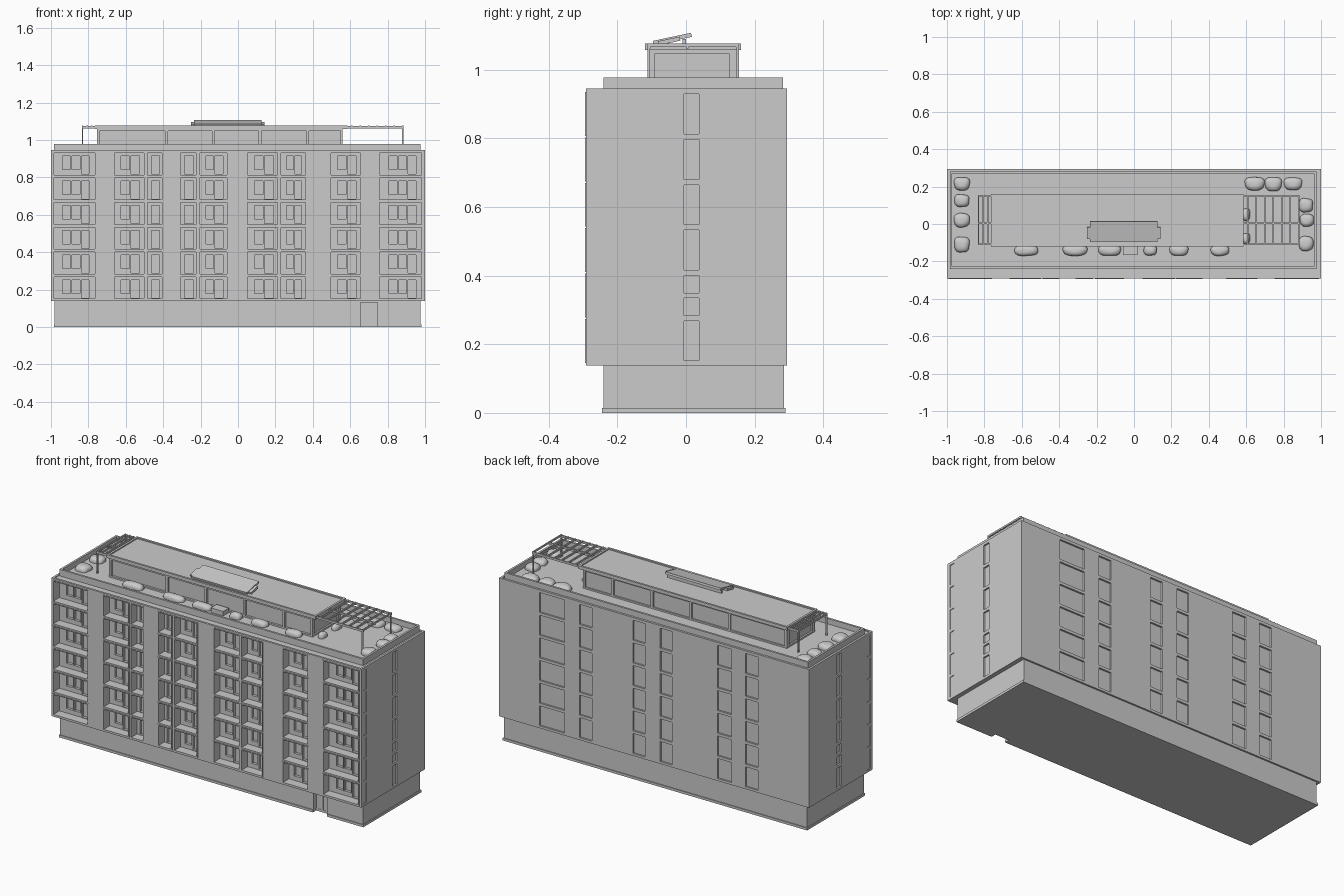
import bpy, bmesh, math, random
from mathutils import Matrix, Vector

if "Cube" in bpy.data.objects:
    bpy.data.objects.remove(bpy.data.objects["Cube"])

random.seed(4)


def boxes(name, items):
    """One object from boxes given as (x0, x1, y0, y1, z0, z1)."""
    bm = bmesh.new()
    for x0, x1, y0, y1, z0, z1 in items:
        m = Matrix.Translation(((x0 + x1) / 2, (y0 + y1) / 2, (z0 + z1) / 2))
        m = m @ Matrix.Diagonal((x1 - x0, y1 - y0, z1 - z0, 1))
        bmesh.ops.create_cube(bm, size=1, matrix=m)
    me = bpy.data.meshes.new(name)
    bm.to_mesh(me)
    bm.free()
    ob = bpy.data.objects.new(name, me)
    bpy.context.collection.objects.link(ob)
    return ob


def carve(ob, items):
    """Cut non-overlapping boxes out of an object."""
    cutter = boxes("cutter", items)
    cutter.hide_render = True
    mod = ob.modifiers.new("carve", 'BOOLEAN')
    mod.operation, mod.solver, mod.object = 'DIFFERENCE', 'EXACT', cutter
    bpy.context.view_layer.objects.active = ob
    bpy.ops.object.modifier_apply(modifier=mod.name)
    bpy.data.objects.remove(cutter)


def frame(x0, x1, y0, y1, z0, z1, t):
    """Four bars around an upright opening facing y."""
    return [(x0 - t, x1 + t, y0, y1, z0 - t, z0), (x0 - t, x1 + t, y0, y1, z1, z1 + t),
            (x0 - t, x0, y0, y1, z0, z1), (x1, x1 + t, y0, y1, z0, z1)]


def ring(x0, x1, y0, y1, z0, z1, t):
    """Four walls around a rectangle in plan."""
    return [(x0, x1, y0, y0 + t, z0, z1), (x0, x1, y1 - t, y1, z0, z1),
            (x0, x0 + t, y0 + t, y1 - t, z0, z1), (x1 - t, x1, y0 + t, y1 - t, z0, z1)]


# Layout of openings
FRONT = [(-.985, -.765), (-.66, -.503), (-.483, -.407), (-.307, -.225), (-.203, -.06),
         (.052, .212), (.23, .36), (.497, .655), (.757, .982)]
BACK = [(.578, .74), (.40, .48), (.058, .136), (-.117, -.04), (-.5, -.41), (-.67, -.59)]
ROWS = [(.152 + i * .1322, .268 + i * .1322) for i in range(6)]

# Ground floor with doorway and plinth
base = boxes("ground_floor", [(-.98, .975, -.24, .285, .012, .145)])
carve(base, [(.655, .745, -.26, -.21, 0, .132)])
boxes("plinth", [(-.985, .655, -.245, .29, 0, .014), (.745, .98, -.245, .29, 0, .014),
                 (.655, .745, -.215, .29, 0, .014)])
boxes("entrance_door", [(.66, .698, -.214, -.206, .014, .12), (.702, .74, -.214, -.206, .014, .12)])

# Main block with balconies and shallow back and end windows
body = boxes("main_block", [(-1, 1, -.292, .295, .138, .94)])
cuts = []
for i, (z0, z1) in enumerate(ROWS):
    cuts += [(a, b, -.32, -.24, z0, z1) for a, b in FRONT]
    cuts += [(a, b, .285, .32, z0, z1) for a, b in BACK]
    splits = [(z0, .335), (.35, z1)] if i == 1 else [(z0, z1)]
    for s in (-1, 1):
        xa, xb = sorted((s * .99, s * 1.02))
        cuts += [(xa, xb, -.006, .038, c, d) for c, d in splits]
        xa, xb = sorted((s * .996, s * 1.02))
        cuts.append((xa, xb, -.272, -.242, z0, z1))
carve(body, cuts)

# Window panes set into the balcony back walls
panes, bars, trim = [], [], []
for a, b in FRONT:
    w = b - a
    n = 3 if w > .2 else 2 if w > .1 else 1
    x0, x1 = a + w * .2, b - w * .12
    step = (x1 - x0) / n
    for z0, z1 in ROWS:
        for k in range(n):
            low = z0 + (.004 if k == n - 1 else .028)
            p0, p1 = x0 + k * step + .004, x0 + (k + 1) * step - .004
            panes.append((p0, p1, -.26, -.228, low, z1 - .016))
            bars += frame(p0, p1, -.243, -.239, low, z1 - .016, .0035)
        trim += frame(a, b, -.295, -.291, z0, z1, .006)
carve(body, panes)
boxes("window_frames", bars)
boxes("balcony_trim", trim)

# Roof edge and parapet
boxes("roof_lip", ring(-1, 1, -.292, .295, .94, .945, .012))
boxes("parapet", ring(-.985, .975, -.24, .282, .938, .978, .012))
boxes("roof_deck", [(-.975, .965, -.23, .272, .938, .946)])

# Penthouse with recessed bays
pent = boxes("penthouse", [(-.755, .56, -.112, .148, .94, 1.062)])
BAYS = [(-.74, -.39), (-.375, -.14), (-.125, .11), (.125, .365), (.38, .548)]
bay_cuts = []
for a, b in BAYS:
    bay_cuts += [(a, b, -.13, -.1, .955, 1.047), (a, b, .14, .17, .955, 1.047)]
bay_cuts += [(-.78, -.745, -.09, .125, .955, 1.047), (.55, .58, -.09, .125, .955, 1.047)]
carve(pent, bay_cuts)
boxes("penthouse_roof", [(-.765, .585, -.12, .16, 1.058, 1.07)]
      + ring(-.765, .585, -.12, .16, 1.07, 1.077, .012))

# Pergolas at both ends of the penthouse
beams = []
for y in (-.112, .0, .146):
    beams += [(.585, .885, y, y + .008, 1.062, 1.074), (-.835, -.765, y, y + .008, 1.062, 1.074)]
beams += [(x, x + .007, -.112, .154, 1.066, 1.076)
          for x in [.605 + i * .0455 for i in range(7)] + [-.835, -.81, -.785]]
for x in (-.835, .877):
    beams += [(x, x + .007, y, y + .007, .94, 1.066) for y in (-.112, .147)]
boxes("pergola", beams)

# Tilted roof panel on a carrier bar
panel = boxes("roof_panel", [(-.18, .18, -.057, .057, -.006, .006),
                             (-.197, .197, -.042, .022, -.01, .002)])
panel.location = (-.055, -.04, 1.09)
panel.rotation_euler.x = math.radians(12)
boxes("panel_support", [(-.23, .12, -.06, -.05, 1.065, 1.085), (-.23, .12, -.01, 0, 1.065, 1.09)])

# Roof planting: rounded shrubs (x, y, half width, half depth)
SHRUBS = [(-.92, .215, .045, .038), (-.92, .125, .043, .036), (-.92, .02, .045, .04),
          (-.92, -.11, .044, .045), (.92, .1, .04, .04), (.925, .02, .04, .036),
          (.92, -.105, .042, .042), (.645, .215, .056, .038), (.745, .213, .048, .04),
          (.85, .215, .052, .036), (-.575, -.142, .068, .03), (-.315, -.142, .07, .03),
          (-.13, -.142, .065, .03), (.087, -.142, .038, .028), (.24, -.142, .054, .03),
          (.46, -.142, .052, .03), (.6, .05, .022, .035), (.6, -.078, .022, .03)]
bm = bmesh.new()
for x, y, rx, ry in SHRUBS:
    m = Matrix.Translation((x, y, .948)) @ Matrix.Diagonal((rx, ry, .029, 1))
    new = bmesh.ops.create_icosphere(bm, subdivisions=3, radius=1)["verts"]
    ph = random.uniform(0, 6)
    for v in new:
        c = v.co
        # squarish, slightly lumpy form
        k = 1 / (abs(c.x) ** 3 + abs(c.y) ** 3 + abs(c.z) ** 3) ** (1 / 3)
        lump = .93 + .05 * math.sin(4 * c.x + ph) * math.cos(3 * c.y + ph)
        v.co = m @ (Vector(c) * min(k, 1.15) * lump)
for f in bm.faces:
    f.smooth = True
me = bpy.data.meshes.new("shrubs")
bm.to_mesh(me)
bm.free()
bpy.context.collection.objects.link(bpy.data.objects.new("shrubs", me))
boxes("roof_box", [(-.06, .02, -.165, -.112, .94, .972)])
